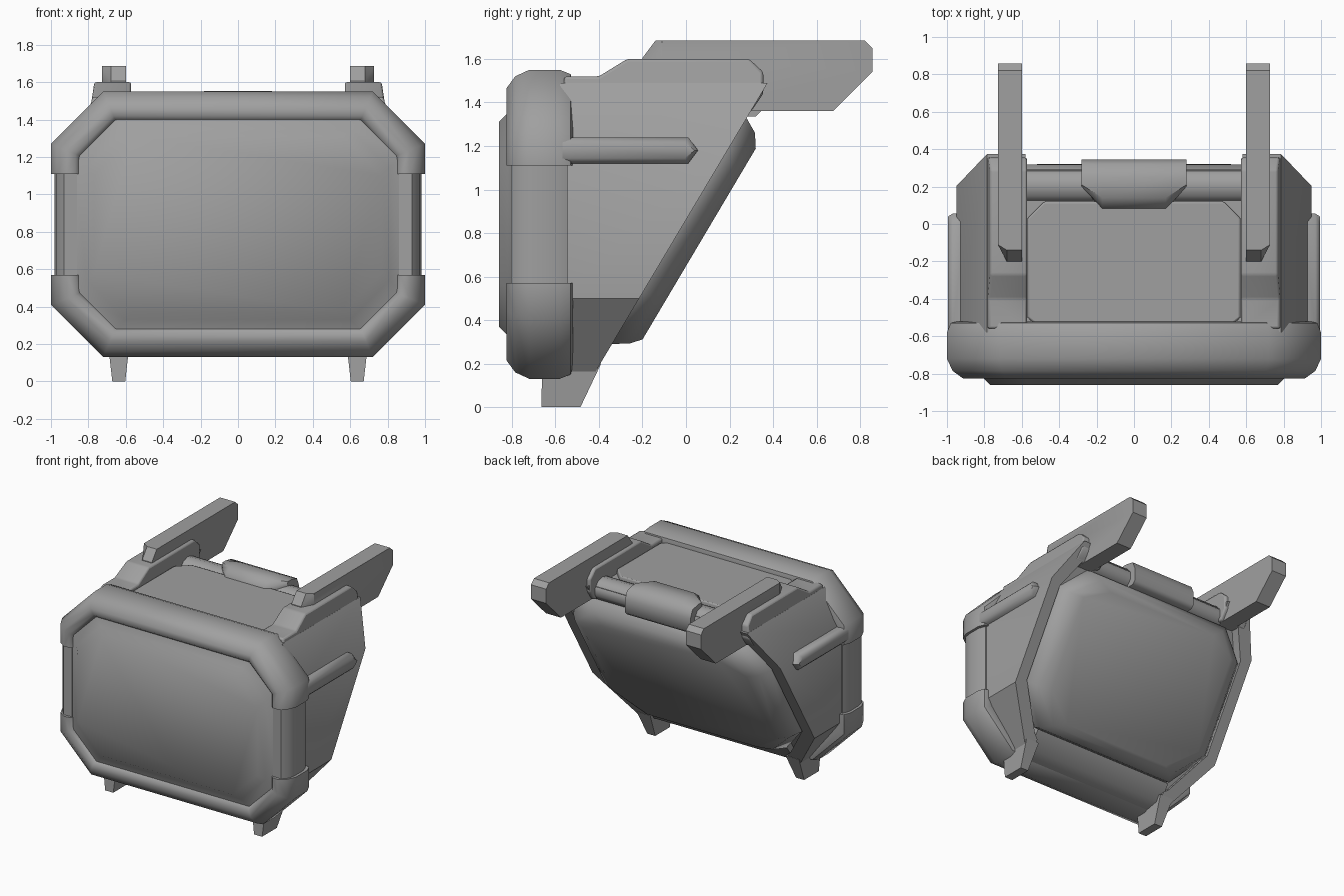
import bpy, bmesh, math
from mathutils import Vector

cube = bpy.data.objects.get("Cube")
if cube:
    bpy.data.objects.remove(cube, do_unlink=True)

grey = bpy.data.materials.new("mid_grey")
grey.use_nodes = True
grey.diffuse_color = (0.35, 0.35, 0.35, 1)
grey.node_tree.nodes["Principled BSDF"].inputs["Base Color"].default_value = (0.35, 0.35, 0.35, 1)

MID = 0.84  # height of the frame's centre


def loft(name, sections, mirror="", bevel=0.0, angle=50):
    """Skin equal-length closed sections, cap both ends, mirror on the named axes."""
    bm = bmesh.new()
    rings = [[bm.verts.new(p) for p in s] for s in sections]
    n = len(rings[0])
    for a, b in zip(rings, rings[1:]):
        for i in range(n):
            j = (i + 1) % n
            bm.faces.new((a[i], a[j], b[j], b[i]))
    bm.faces.new(rings[0])
    bm.faces.new(rings[-1])
    bmesh.ops.recalc_face_normals(bm, faces=bm.faces)
    # z mirroring happens about the middle of the frame
    bmesh.ops.translate(bm, verts=bm.verts, vec=(0, 0, -MID))
    mesh = bpy.data.meshes.new(name)
    bm.to_mesh(mesh)
    bm.free()
    mesh.materials.append(grey)
    ob = bpy.data.objects.new(name, mesh)
    ob.location.z = MID
    bpy.context.collection.objects.link(ob)
    bpy.ops.object.select_all(action="DESELECT")
    ob.select_set(True)
    bpy.context.view_layer.objects.active = ob
    bpy.ops.object.shade_smooth_by_angle(angle=math.radians(angle))
    if bevel:
        b = ob.modifiers.new("soft_edges", "BEVEL")
        b.width, b.segments, b.limit_method = bevel, 2, "ANGLE"
        b.angle_limit = math.radians(25)
    if mirror:
        m = ob.modifiers.new("mirror", "MIRROR")
        m.use_axis = ["X" in mirror, False, "Z" in mirror]
        m.use_mirror_merge = False
    return ob


def octagon(w, z0, z1, c):
    """Chamfered rectangle in x and z."""
    return [(w, z0 + c), (w, z1 - c), (w - c, z1), (c - w, z1),
            (-w, z1 - c), (-w, z0 + c), (c - w, z0), (w - c, z0)]


def at_y(points, y):
    return [(x, y, z) for x, z in points]


def at_x(points, x):
    return [(x, y, z) for y, z in points]


def slope_y(z):
    """Depth of the sloping back at a height."""
    return -0.34 + (z - 0.29) * 0.596


# Screen with a stepped, bevelled rim
loft("screen", [at_y(octagon(0.88 - d, 0.26 + d, 1.42 - d, 0.21), y)
                for d, y in ((0, -0.6), (0, -0.79), (0.07, -0.82), (0.11, -0.86))])

# Upper and lower frame: one profile swept along a mitred path
profile = [(0.16, -0.55), (0.16, -0.79), (0.13, -0.82), (0.085, -0.825), (0.03, -0.785),
           (0, -0.72), (0, -0.58), (0.02, -0.53), (0.06, -0.52)]
path = [Vector(p) for p in ((1, 1.11), (1, 1.27), (0.72, 1.55),
                            (-0.72, 1.55), (-1, 1.27), (-1, 1.11))]
sections = []
for i, p in enumerate(path):
    d0 = (p - path[i - 1]).normalized() if i else (path[1] - p).normalized()
    d1 = (path[i + 1] - p).normalized() if i + 1 < len(path) else d0
    n0, n1 = Vector((-d0.y, d0.x)), Vector((-d1.y, d1.x))
    inward = (n0 + n1) / (1 + n0.dot(n1))
    sections.append([(p.x + inward.x * o, y, p.y + inward.y * o) for o, y in profile])
loft("frame_ends", sections, "Z")

# Slim bars joining the frame ends
bar = [(0.86, -0.8), (0.93, -0.805), (0.97, -0.76), (0.98, -0.7),
       (0.98, -0.6), (0.96, -0.545), (0.86, -0.54)]
loft("frame_side_bars", [[(x, y, z) for x, y in bar] for z in (0.5, 1.18)], "X")

# Core of the housing, cut off by the sloping back
core = [(0.92, 0.52), (0.92, 1.19), (0.75, 1.46), (-0.75, 1.46),
        (-0.92, 1.19), (-0.92, 0.52), (-0.66, 0.16), (0.66, 0.16)]
loft("housing_core", [at_y(core, -0.62), [(x, slope_y(z) - 0.07, z) for x, z in core]])

# Side shells whose rims stand proud around the back
shell = [(0.6, 0.15), (0.68, 0.15), (0.95, 0.5), (0.95, 1.2), (0.785, 1.49), (0.58, 1.49),
         (0.58, 1.4), (0.72, 1.4), (0.86, 1.17), (0.86, 0.54), (0.64, 0.25), (0.6, 0.22)]
loft("side_shells", [at_y(shell, -0.58), [(x, slope_y(z), z) for x, z in shell]], "X", angle=35)

# Shoulders on top of the shells
shoulder = [(-0.56, 1.38), (-0.56, 1.52), (-0.4, 1.52), (-0.27, 1.6),
            (0.29, 1.6), (0.355, 1.54), (0.355, 1.44), (0.3, 1.36)]
loft("shoulders", [at_x(shoulder, 0.572),
                   [(0.768 + (1.6 - z) * 0.15, y, z) for y, z in shoulder]], "X", 0.012)

# Raised panel on the sloping back
along, out = Vector((0, 0.51, 0.86)), Vector((0, 0.86, -0.51))
origin = Vector((0, -0.34, 0.29))


def back_section(d, t0, t1, h):
    outline = [(0.85 - d, 0.28), (0.85 - d, 1.0), (0.64 - d, t1), (d - 0.64, t1),
               (d - 0.85, 1.0), (d - 0.85, 0.28), (d - 0.62, t0), (0.62 - d, t0)]
    return [origin + Vector((x, 0, 0)) + along * t + out * h for x, t in outline]


loft("back_panel", [back_section(0, 0, 1.21, -0.12), back_section(0, 0, 1.21, 0),
                    back_section(0.06, 0.045, 1.17, 0.07),
                    back_section(0.15, 0.09, 1.11, 0.11)])

# Sill under the back panel
sill = [(-0.56, 0.14), (-0.44, 0.16), (-0.35, 0.285), (-0.42, 0.34), (-0.56, 0.34)]
loft("lower_sill", [at_x(sill, -0.62), at_x(sill, 0.62)])

# Lid panel on top
lid = [(0.46, -0.59), (0.57, -0.5), (0.57, 0.03), (0.48, 0.12),
       (-0.48, 0.12), (-0.57, 0.03), (-0.57, -0.5), (-0.46, -0.59)]
loft("lid_panel", [[(x, y, z) for x, y in lid] for z in (1.4, 1.5)], bevel=0.01)

# Rounded bar across the rear of the top
rod = [(0.205 + 0.095 * math.cos(a), 1.42 + 0.085 * math.sin(a))
       for a in (math.tau * (i + 0.5) / 10 for i in range(10))]
loft("rear_bar", [at_x(rod, -0.6), at_x(rod, 0.6)])

# Clasp wrapped over the bar, narrowing towards the front
clasp = [(0.075, 1.47), (0.085, 1.51), (0.14, 1.553), (0.25, 1.553),
         (0.32, 1.52), (0.345, 1.46), (0.345, 1.36), (0.32, 1.335), (0.2, 1.335)]
ends = [(max(y, 0.21), min(z, 1.535)) for y, z in clasp]
ends[0], ends[1] = (0.2, 1.46), (0.2, 1.5)
loft("rear_clasp", [at_x(ends, -0.28), at_x(clasp, -0.17), at_x(clasp, 0.17), at_x(ends, 0.28)])

# Antenna blades with a chamfered outer nose
blade = [(-0.2, 1.56), (-0.2, 1.605), (-0.14, 1.685), (0.82, 1.685),
         (0.857, 1.65), (0.857, 1.54), (0.675, 1.36), (0.1, 1.36)]
loft("antennas", [at_x(blade, 0.598), at_x(blade, 0.68),
                  [(0.728, max(y, -0.11), z) for y, z in blade]], "X", angle=30)

# Rails along the sides
rail = [(-0.56, 1.12), (0.01, 1.12), (0.055, 1.18), (0.01, 1.24), (-0.56, 1.24)]
loft("side_rails", [at_x(rail, 0.9), at_x(rail, 0.97),
                    [(0.995, y - 0.015, 1.18 + (z - 1.18) * 0.6) for y, z in rail]], "X")

# Tapered feet
foot_top = [(0.58, -0.66), (0.695, -0.66), (0.695, -0.39), (0.58, -0.39)]
foot_base = [(0.603, -0.665), (0.672, -0.665), (0.672, -0.485), (0.603, -0.485)]
loft("feet", [[(x, y, 0.2) for x, y in foot_top], [(x, y, 0) for x, y in foot_base]], "X", angle=20)
